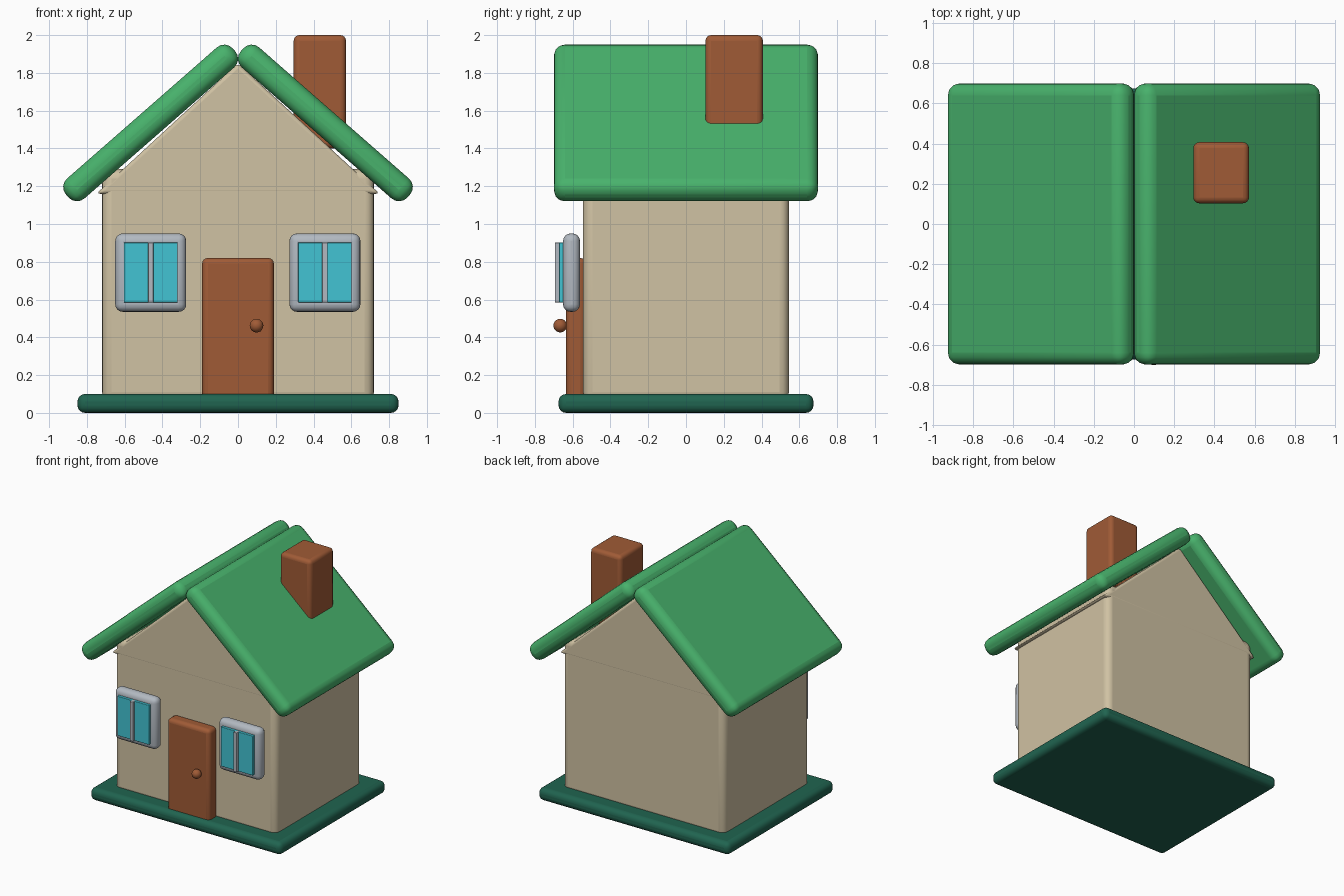
import bpy, bmesh, math
from mathutils import Matrix, Vector

if "Cube" in bpy.data.objects:
    bpy.data.objects.remove(bpy.data.objects["Cube"])


def material(name, rgb):
    """Flat colour from 0-255 sRGB values."""
    m = bpy.data.materials.new(name)
    lin = [((c / 255 + 0.055) / 1.055) ** 2.4 for c in rgb]
    m.diffuse_color = (*lin, 1)
    m.use_nodes = True
    m.node_tree.nodes["Principled BSDF"].inputs["Base Color"].default_value = m.diffuse_color
    return m


CREAM = material("cream wall", (208, 194, 163))
GREEN = material("roof green", (72, 178, 108))
DARK = material("dark green", (32, 100, 80))
BROWN = material("wood brown", (160, 91, 54))
GREY = material("frame grey", (178, 185, 193))
CYAN = material("glass cyan", (66, 196, 212))


def finish(name, bm, mat, bevel=0, segments=4):
    """Turn a bmesh into an object with rounded edges and smooth shading."""
    bmesh.ops.recalc_face_normals(bm, faces=bm.faces)
    me = bpy.data.meshes.new(name)
    bm.to_mesh(me)
    bm.free()
    ob = bpy.data.objects.new(name, me)
    bpy.context.collection.objects.link(ob)
    me.materials.append(mat)
    if bevel:
        mod = ob.modifiers.new("round", 'BEVEL')
        mod.width, mod.segments = bevel, segments
        mod.limit_method = 'ANGLE'
    bpy.ops.object.select_all(action='DESELECT')
    ob.select_set(True)
    bpy.context.view_layer.objects.active = ob
    bpy.ops.object.shade_smooth_by_angle(angle=math.radians(35))
    return ob


def box(name, x, y, z, mat, bevel=0):
    """Box given by its (min, max) range on each axis."""
    bm = bmesh.new()
    size = [b - a for a, b in (x, y, z)]
    mid = Vector([(a + b) / 2 for a, b in (x, y, z)])
    bmesh.ops.create_cube(bm, size=1, matrix=Matrix.Translation(mid) @ Matrix.Diagonal((*size, 1)))
    return finish(name, bm, mat, bevel)


# Ground slab and walls
box("base", (-0.85, 0.85), (-0.675, 0.675), (0, 0.10), DARK, 0.04)
box("walls", (-0.72, 0.72), (-0.545, 0.545), (0.06, 1.29), CREAM, 0.05)

# Gable prism under the roof
bm = bmesh.new()
tri = [bm.verts.new((x, -0.546, z)) for x, z in ((-0.75, 1.16), (0.75, 1.16), (0, 1.85))]
face = bm.faces.new(tri)
out = bmesh.ops.extrude_face_region(bm, geom=[face])
bmesh.ops.translate(bm, vec=(0, 1.092, 0), verts=[v for v in out["geom"] if isinstance(v, bmesh.types.BMVert)])
finish("gable", bm, CREAM, 0.02)

# Two sloping roof slabs
for side, label in ((-1, "left"), (1, "right")):
    roof = box("roof_" + label, (-0.587, 0.587), (-0.70, 0.70), (-0.07, 0.07), GREEN, 0.06)
    roof.location = (side * 0.4625, 0, 1.535)
    roof.rotation_euler = (0, side * math.radians(41.2), 0)

# Chimney
box("chimney", (0.295, 0.572), (0.103, 0.407), (1.40, 2.0), BROWN, 0.03)

# Door and knob
box("door", (-0.19, 0.19), (-0.635, -0.53), (0.07, 0.82), BROWN, 0.03)
bm = bmesh.new()
bmesh.ops.create_uvsphere(bm, u_segments=24, v_segments=12, radius=0.036)
bmesh.ops.translate(bm, vec=(0.098, -0.666, 0.462), verts=bm.verts)
finish("door_knob", bm, BROWN)

# Windows: rounded frame, glass pane and centre bar
for cx, label in ((-0.462, "left"), (0.460, "right")):
    box("window_frame_" + label, (cx - 0.188, cx + 0.188), (-0.651, -0.561), (0.535, 0.950), GREY, 0.04)
    box("window_glass_" + label, (cx - 0.142, cx + 0.142), (-0.672, -0.62), (0.585, 0.902), CYAN, 0.003)
    box("window_bar_" + label, (cx - 0.014, cx + 0.014), (-0.694, -0.64), (0.585, 0.902), GREY, 0.003)
